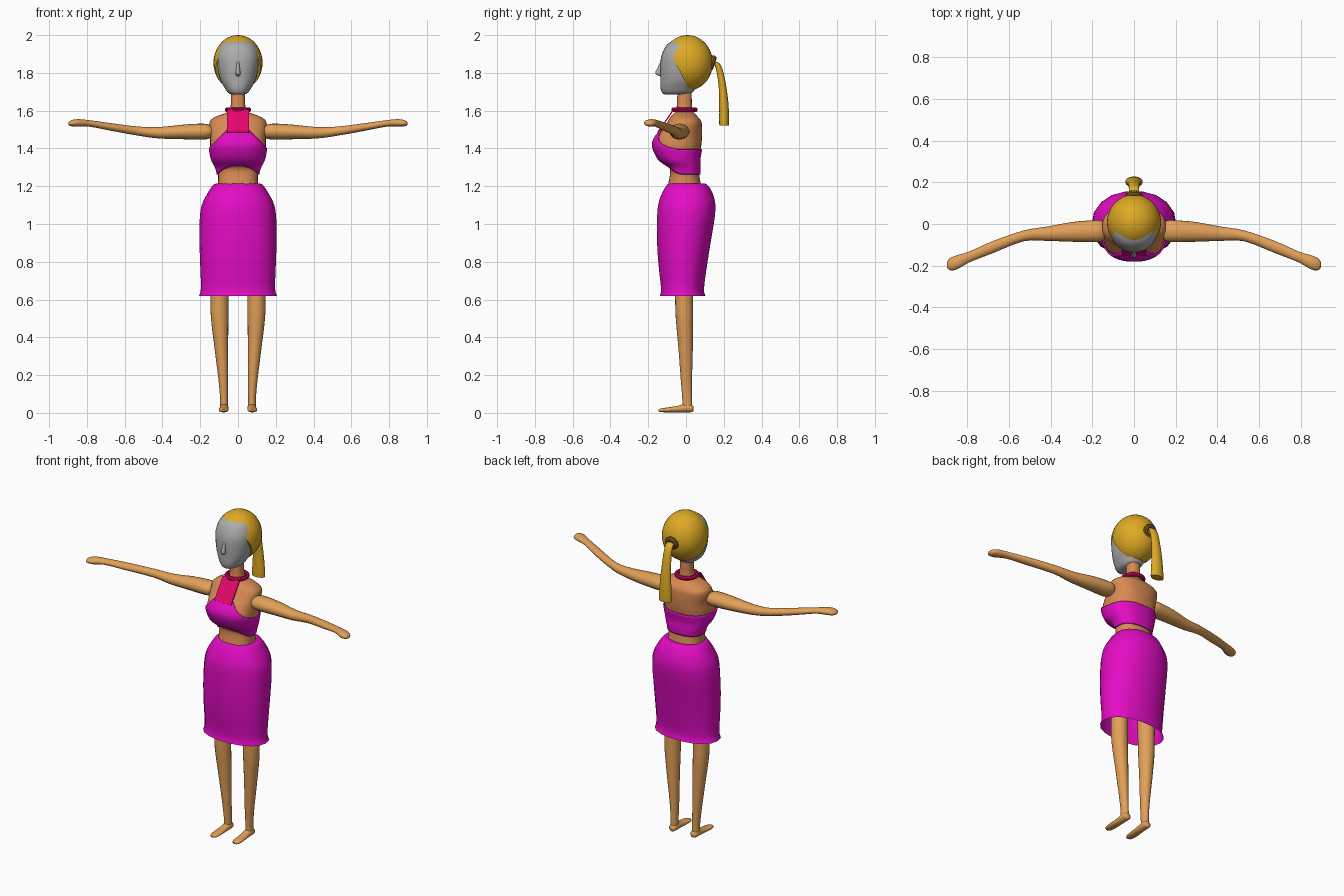
import bpy, bmesh, math
from mathutils import Vector, Matrix

if "Cube" in bpy.data.objects:
    bpy.data.objects.remove(bpy.data.objects["Cube"])

X, Y, Z = Vector((1, 0, 0)), Vector((0, 1, 0)), Vector((0, 0, 1))


def material(name, rgb):
    m = bpy.data.materials.new(name)
    lin = [(c / 255 / 12.92) if c < 10 else ((c / 255 + 0.055) / 1.055) ** 2.4 for c in rgb]
    m.diffuse_color = (*lin, 1)
    m.use_nodes = True
    m.node_tree.nodes["Principled BSDF"].inputs["Base Color"].default_value = m.diffuse_color
    return m


LIMB = material("tan skin", (226, 160, 88))
BODY = material("warm skin", (217, 138, 84))
FACE = material("grey face", (172, 172, 172))
HAIR = material("golden hair", (222, 170, 36))
TIE = material("brown tie", (122, 90, 36))
CLOTH = material("magenta cloth", (228, 12, 196))
PINK = material("pink collar", (238, 6, 112))


def finish(bm, name, mat, angle=50):
    bmesh.ops.recalc_face_normals(bm, faces=bm.faces)
    me = bpy.data.meshes.new(name)
    bm.to_mesh(me)
    bm.free()
    ob = bpy.data.objects.new(name, me)
    bpy.context.collection.objects.link(ob)
    me.materials.append(mat)
    bpy.ops.object.select_all(action='DESELECT')
    ob.select_set(True)
    bpy.context.view_layer.objects.active = ob
    bpy.ops.object.shade_smooth_by_angle(angle=math.radians(angle))
    return ob


def spline(keys, sub):
    """Smooth curve through tuples of numbers."""
    out = []
    for i in range(len(keys) - 1):
        p = [keys[max(i - 1, 0)], keys[i], keys[i + 1], keys[min(i + 2, len(keys) - 1)]]
        for s in range(sub):
            t = s / sub
            out.append([0.5 * (2 * b + (c - a) * t + (2 * a - 5 * b + 4 * c - d) * t * t
                               + (3 * b - a - 3 * c + d) * t ** 3) for a, b, c, d in zip(*p)])
    return out + [list(keys[-1])]


def oval(a, n):
    """Point on a unit rounded-square oval."""
    c, s = math.cos(a), math.sin(a)
    return math.copysign(abs(c) ** (2 / n), c), math.copysign(abs(s) ** (2 / n), s)


def skin_rows(bm, rows):
    k = len(rows[0])
    for r0, r1 in zip(rows, rows[1:]):
        for j in range(k):
            bm.faces.new((r0[j], r0[(j + 1) % k], r1[(j + 1) % k], r1[j]))


def loft(name, keys, u, v, mat, seg=20, sub=3, n=2.0, caps=(True, True)):
    """keys: centre x, y, z, half size along u, half size along v."""
    bm = bmesh.new()
    rows = []
    for x, y, z, ru, rv in spline(keys, sub):
        ring = [oval(2 * math.pi * j / seg, n) for j in range(seg)]
        rows.append([bm.verts.new(Vector((x, y, z)) + u * a * ru + v * b * rv) for a, b in ring])
    skin_rows(bm, rows)
    for row, cap in zip((rows[0], rows[-1]), caps):
        if cap:
            bm.faces.new(row)
    return finish(bm, name, mat)


def upright(profile):
    """(z, half width, front y, back y) to loft keys."""
    return [(0, (f + b) / 2, z, w, (b - f) / 2) for z, w, f, b in profile]


# Torso with neck
torso = upright([
    (1.15, .11, -.08, .08), (1.20, .107, -.095, .08), (1.26, .105, -.085, .07),
    (1.30, .115, -.09, .07), (1.34, .135, -.14, .068), (1.41, .148, -.172, .08),
    (1.46, .147, -.160, .085), (1.51, .152, -.118, .085), (1.545, .148, -.095, .08),
    (1.57, .115, -.08, .06), (1.59, .06, -.06, .042), (1.61, .04, -.05, .032),
    (1.71, .036, -.045, .03)])
loft("torso", torso, X, Y, BODY, seg=32, n=2.4)

# Halter top: follows the torso just outside it, with shaped upper and lower edges
fine = spline(torso, 12)


def torso_point(a, z, off):
    i = next(i for i in range(len(fine) - 1) if fine[i + 1][2] >= z)
    t = (z - fine[i][2]) / (fine[i + 1][2] - fine[i][2])
    _, cy, _, w, d = [p + (q - p) * t for p, q in zip(fine[i], fine[i + 1])]
    c, s = oval(a, 2.4)
    return Vector((c * (w + off), cy + s * (d + off), z))


bm = bmesh.new()
cols = []
for j in range(64):
    a = 2 * math.pi * j / 64
    x = abs(oval(a, 2.4)[0]) * 0.15
    front = math.sin(a) < 0
    top = 1.395 + (0.105 * min(1, (0.155 - x) / 0.1) if front else 0)
    low = 1.262 + (0.045 * (1 - (x / 0.15) ** 2) if front else 0)
    cols.append([bm.verts.new(torso_point(a, low + (top - low) * k / 12, .008)) for k in range(13)])
skin_rows(bm, list(zip(*cols)))
halter = finish(bm, "halter_top", CLOTH)
sol = halter.modifiers.new("thickness", 'SOLIDIFY')
sol.thickness = 0.007

# Chest strap and collar
bm = bmesh.new()
bmesh.ops.create_cube(bm, size=1)
a, b = Vector((0, -.149, 1.485)), Vector((0, -.066, 1.605))
tilt = (b - a).to_track_quat('Z', 'Y').to_matrix().to_4x4()
bm.transform(Matrix.Translation((a + b) / 2) @ tilt @ Matrix.Diagonal((.114, .007, (b - a).length, 1)))
finish(bm, "chest_strap", PINK, 30)
bpy.ops.mesh.primitive_torus_add(major_radius=.058, minor_radius=.012, major_segments=28,
                                 minor_segments=10, location=(0, -.008, 1.605))
collar = bpy.context.object
collar.name = "collar"
collar.data.materials.append(PINK)
bpy.ops.object.shade_smooth_by_angle()

# Skirt, open at the hem
loft("skirt", upright([
    (1.212, .10, -.085, .09), (1.21, .128, -.10, .112), (1.165, .16, -.128, .142),
    (1.10, .192, -.15, .158), (1.02, .203, -.155, .152), (.90, .204, -.155, .132),
    (.78, .20, -.147, .113), (.66, .196, -.134, .097), (.62, .206, -.14, .104)]),
    X, Y, CLOTH, seg=18, n=2.2, caps=(True, False))

# Arms, legs and feet
for side, s in (("left", 1), ("right", -1)):
    loft(side + "_arm", [
        (s * .140, -.034, 1.488, .040, .030), (s * .165, -.034, 1.489, .052, .040),
        (s * .21, -.035, 1.489, .052, .042), (s * .30, -.038, 1.487, .047, .038),
        (s * .42, -.047, 1.483, .034, .030), (s * .53, -.057, 1.492, .026, .024),
        (s * .68, -.112, 1.515, .029, .020), (s * .79, -.158, 1.533, .026, .017),
        (s * .85, -.184, 1.535, .034, .020), (s * .885, -.193, 1.533, .028, .015),
        (s * .898, -.195, 1.531, .010, .006)], Y, Z, LIMB)
    loft(side + "_leg", [
        (s * .098, -.010, .95, .052, .055), (s * .098, -.010, .62, .048, .048),
        (s * .097, -.008, .50, .046, .046), (s * .088, -.002, .34, .036, .038),
        (s * .078, .002, .18, .026, .030), (s * .074, .006, .08, .021, .026),
        (s * .074, .008, .02, .021, .026)], X, Z.cross(X), LIMB)
    loft(side + "_foot", [
        (s * .073, .040, .022, .012, .012), (s * .073, .030, .024, .022, .020),
        (s * .073, .000, .026, .024, .023), (s * .074, -.045, .020, .024, .017),
        (s * .076, -.095, .016, .026, .013), (s * .076, -.130, .014, .022, .010),
        (s * .076, -.145, .013, .010, .005)], X, Z, LIMB)

# Head and nose
loft("head", upright([
    (1.685, .030, -.110, -.01), (1.694, .052, -.126, .03), (1.72, .070, -.135, .05),
    (1.77, .096, -.136, .08), (1.85, .112, -.136, .105), (1.90, .113, -.127, .115),
    (1.95, .092, -.100, .09), (1.975, .050, -.060, .06)]), X, Y, FACE, seg=28, n=2.2)
loft("nose", [(0, -.128, 1.865, .007, .006), (0, -.136, 1.83, .009, .014),
              (0, -.142, 1.80, .013, .022), (0, -.137, 1.787, .010, .014),
              (0, -.132, 1.782, .004, .004)], X, Y, FACE, seg=10)

# Hair: an egg sliced by a slanted plane that frames the face
bm = bmesh.new()
bmesh.ops.create_uvsphere(bm, u_segments=32, v_segments=20, radius=1)
bm.transform(Matrix.Translation((0, .008, 1.853)) @ Matrix.Diagonal((.13, .134, .147, 1)))
p, q = Vector((0, -.108, 1.955)), Vector((0, .015, 1.715))
normal = (q - p).cross(X).normalized()
if normal.y > 0:
    normal = -normal
cut = bmesh.ops.bisect_plane(bm, geom=bm.verts[:] + bm.edges[:] + bm.faces[:],
                             plane_co=p, plane_no=normal, clear_outer=True)
bmesh.ops.edgeloop_fill(bm, edges=[e for e in cut["geom_cut"] if isinstance(e, bmesh.types.BMEdge)])
finish(bm, "hair", HAIR, 40)

# Ponytail and its tie
loft("ponytail", [(0, .135, 1.862, .020, .012), (0, .162, 1.850, .024, .016),
                  (0, .181, 1.80, .026, .018), (0, .195, 1.71, .030, .021),
                  (0, .201, 1.62, .036, .025), (0, .202, 1.53, .042, .026),
                  (0, .202, 1.525, .038, .023)], X, Y, HAIR)
bpy.ops.mesh.primitive_torus_add(major_radius=.028, minor_radius=.015, major_segments=20,
                                 minor_segments=8, location=(0, .138, 1.852),
                                 rotation=(math.radians(72), 0, 0))
tie = bpy.context.object
tie.name = "hair_tie"
tie.data.materials.append(TIE)
bpy.ops.object.shade_smooth_by_angle()
